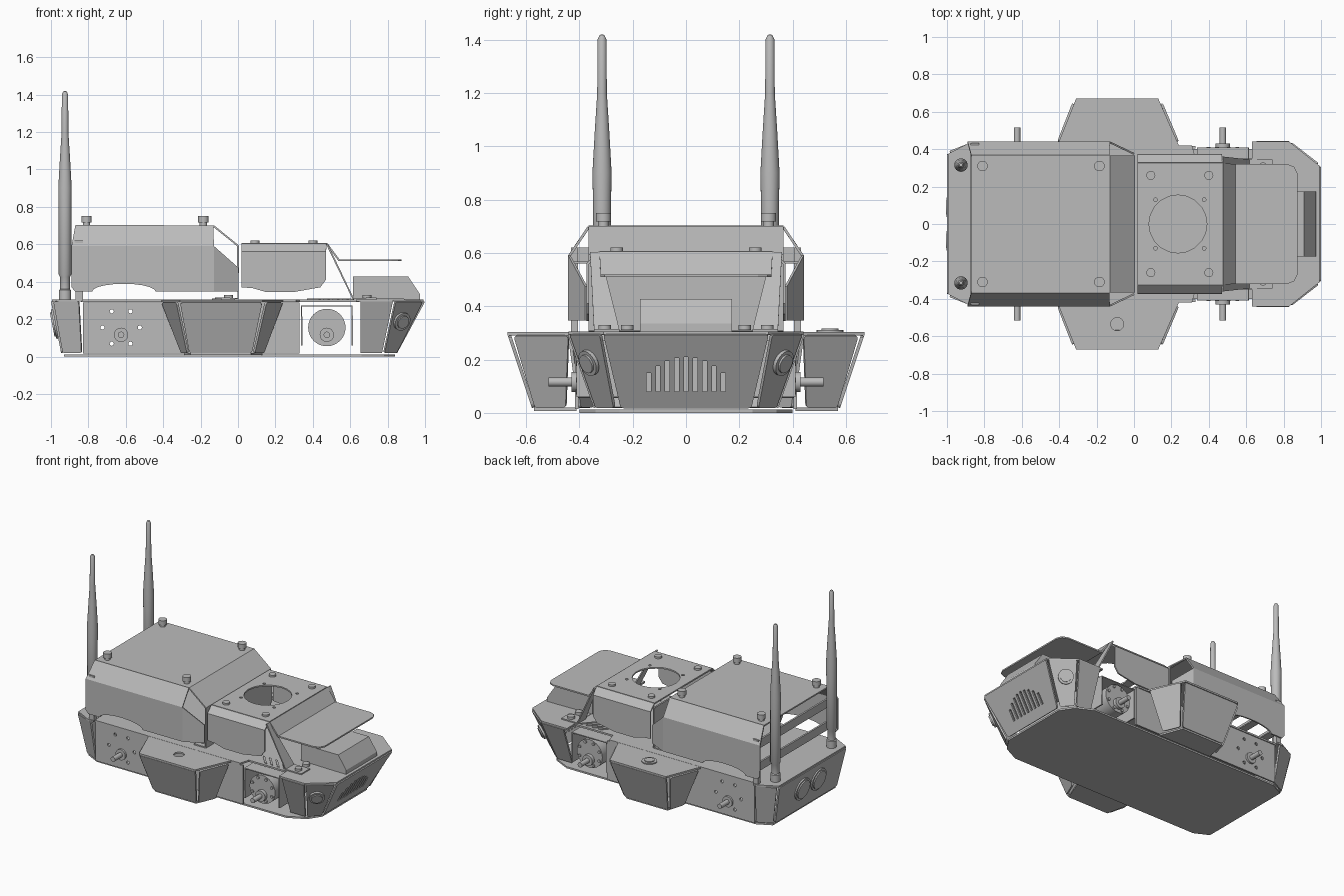
import bpy, bmesh, math
from mathutils import Vector

if "Cube" in bpy.data.objects:
    bpy.data.objects.remove(bpy.data.objects["Cube"])

grey = bpy.data.materials.new("mid grey")
grey.use_nodes = True
COLOR = (0.5, 0.5, 0.5, 1)
grey.diffuse_color = COLOR
grey.node_tree.nodes["Principled BSDF"].inputs["Base Color"].default_value = COLOR


def finish(name, bm, mirror=False, thick=0, cutter=None, smooth=False):
    mesh = bpy.data.meshes.new(name)
    bmesh.ops.recalc_face_normals(bm, faces=bm.faces[:])
    bm.to_mesh(mesh)
    bm.free()
    mesh.materials.append(grey)
    ob = bpy.data.objects.new(name, mesh)
    bpy.context.collection.objects.link(ob)
    if thick:
        mod = ob.modifiers.new("Thickness", 'SOLIDIFY')
        mod.thickness, mod.offset = thick, 0
    if cutter:
        mod = ob.modifiers.new("Cut", 'BOOLEAN')
        mod.operation, mod.object, mod.solver = 'DIFFERENCE', cutter, 'EXACT'
    if mirror:
        mod = ob.modifiers.new("Mirror", 'MIRROR')
        mod.use_axis = (False, True, False)
        mod.use_mirror_merge = False
    if smooth:
        bpy.ops.object.select_all(action='DESELECT')
        ob.select_set(True)
        bpy.context.view_layer.objects.active = ob
        bpy.ops.object.shade_smooth_by_angle()
    return ob


def sheet(name, polys, mirror=False, thick=0.012, rounding=0, cutter=None):
    """Folded sheet metal made of flat polygons."""
    bm = bmesh.new()
    for poly in polys:
        bm.faces.new([bm.verts.new(p) for p in poly])
    bmesh.ops.remove_doubles(bm, verts=bm.verts[:], dist=0.0005)
    if rounding:
        bmesh.ops.bevel(bm, geom=bm.verts[:], offset=rounding, offset_type='OFFSET',
                        segments=3, profile=0.5, affect='VERTICES')
    return finish(name, bm, mirror, thick, cutter)


def flat(pts, z):
    return [(x, y, z) for x, y in pts]


def both(pts):
    """Outline of a plate symmetric in y, from its +y half."""
    return pts + [(x, -y) for x, y in reversed(pts)]


def rods(name, specs, mirror=False, sides=24):
    """Cylinders given as start, end and radius."""
    bm = bmesh.new()
    for a, b, r in specs:
        a, b = Vector(a), Vector(b)
        mat = (b - a).to_track_quat('Z', 'Y').to_matrix().to_4x4()
        mat.translation = (a + b) / 2
        bmesh.ops.create_cone(bm, cap_ends=True, segments=sides, radius1=r, radius2=r,
                              depth=(b - a).length, matrix=mat)
    return finish(name, bm, mirror, smooth=True)


def cutter_rods(name, specs, mirror=False):
    ob = rods(name, specs, mirror, 20)
    ob.hide_render = True
    ob.hide_set(True)
    return ob


def boxes(name, specs, mirror=False):
    """Boxes given as low and high corners."""
    bm = bmesh.new()
    for lo, hi in specs:
        verts = bmesh.ops.create_cube(bm, size=1)['verts']
        for v in verts:
            v.co = [lo[i] + (v.co[i] + 0.5) * (hi[i] - lo[i]) for i in range(3)]
    return finish(name, bm, mirror)


# Chassis: base plate, side walls and deck
sheet("base_plate", [flat(both([(-.93, .35), (-.83, .4), (.66, .4), (.78, .34), (.84, .25)]), .006)])
ring = [(-.625 + .1 * math.cos(math.radians(60 * i)), .155 + .1 * math.sin(math.radians(60 * i)))
        for i in range(6)]
wall_holes = cutter_rods("wall_hole_cutter", [((x, .36, z), (x, .46, z), .011) for x, z in ring])
sheet("side_wall", [[(-.83, .41, .015), (.33, .41, .015), (.33, .41, .29), (-.83, .41, .29)]],
      True, cutter=wall_holes)
sheet("deck", [flat(both([(-.84, .42), (.31, .42), (.33, .35), (.65, .35)]), .298)])

# Side pods
pod_hole = cutter_rods("pod_hole_cutter", [((-.09, -.535, .2), (-.09, -.535, .4), .035)])
sheet("pod_tops", [flat([(-.41, s * .42), (-.31, s * .67), (.13, s * .67), (.24, s * .42)], .297)
                   for s in (1, -1)], cutter=pod_hole)
sheet("pod_outer_panel", [[(-.31, .662, .29), (.13, .662, .29), (.075, .572, .02), (-.26, .572, .02)]],
      True, rounding=.015)
sheet("pod_rear_panel", [[(-.405, .44, .29), (-.325, .645, .29), (-.268, .565, .02), (-.3, .45, .02)]],
      True, rounding=.012)
sheet("pod_front_panel", [[(.235, .44, .29), (.148, .645, .29), (.085, .565, .02), (.135, .45, .02)]],
      True, rounding=.012)
sheet("pod_floor", [flat([(-.29, .41), (-.255, .57), (.07, .57), (.13, .41)], .014)], True)
rods("pod_socket", [((-.09, .54, .3), (-.09, .54, .31), .05), ((-.09, .54, .3), (-.09, .54, .316), .032)])

# Front bumper
slots = []
for i in range(9):
    y, top = -.14 + .035 * i, .21 - .06 * (abs(i - 4) / 4) ** 2
    slots.append([y, .08, top])
bm = bmesh.new()
for y, lo, hi in slots:
    for v in bmesh.ops.create_cube(bm, size=1)['verts']:
        v.co = (.9 + v.co.x * .3, y + v.co.y * .016, (lo + hi) / 2 + v.co.z * (hi - lo))
vent_cutter = finish("vent_cutter", bm)
vent_cutter.hide_render = True
vent_cutter.hide_set(True)
sheet("nose_panel", [[(.994, -.31, .295), (.994, .31, .295), (.845, .245, .02), (.845, -.245, .02)]],
      rounding=.012, cutter=vent_cutter)
sheet("nose_corner_panel", [[(.84, .432, .295), (.985, .32, .295), (.845, .268, .02), (.78, .335, .02)]],
      True, rounding=.01)
sheet("nose_side_panel", [[(.655, .438, .295), (.828, .438, .295), (.77, .34, .02), (.655, .34, .02)]], True)
sheet("nose_top", [flat(both([(.63, .44), (.83, .44), (.993, .31)]), .3)])
normal, spot = Vector((.571, .738, -.36)), Vector((.873, .36, .19))
rods("corner_button", [(spot, spot + normal * .014, .05), (spot, spot + normal * .022, .036)], True)

# Rear bumper with two round sensors
sheet("rear_panel", [[(-.994, -.375, .295), (-.994, .375, .295), (-.94, .345, .02), (-.94, -.345, .02)]],
      rounding=.012)
sheet("rear_corner_panel", [[(-.85, .438, .295), (-.985, .385, .295), (-.935, .352, .02), (-.835, .4, .02)]],
      True, rounding=.01)
sheet("rear_top", [flat(both([(-.994, .375), (-.87, .44), (-.835, .44)]), .3)])
out = Vector((-.98, 0, -.19))
eye = Vector((-.972, .09, .175))
rods("rear_sensor", [(eye, eye + out * .014, .08), (eye, eye + out * .022, .066)], True, 32)

# Motors, hubs and the motor bracket
motor = [((.475, .24, .155), (.475, .405, .155), .1)]
for i in range(8):
    a = math.tau * (i + .5) / 8
    x, z = .475 + .083 * math.cos(a), .155 + .083 * math.sin(a)
    motor.append(((x, .4, z), (x, .413, z), .01))
rods("front_motor", motor, True, 32)
for name, x in (("rear_axle", -.625), ("front_axle", .475)):
    rods(name, [((x, .38, .116), (x, .43, .116), .038), ((x, .4, .116), (x, .515, .116), .017)], True)
sheet("motor_bracket", [[(xa, -.41, za), (xb, -.41, zb), (xb, .41, zb), (xa, .41, za)]
                        for xa, za, xb, zb in ((.34, .06, .34, .27), (.34, .27, .61, .27),
                                               (.61, .27, .61, .06))], thick=.009)

# Rear cover: roof, folded sides with a wheel arch, front slope and flaps
arch = [(-.61 + .17 * math.cos(math.pi * i / 10), .44, .347 + .042 * math.sin(math.pi * i / 10))
        for i in range(11)]
sheet("rear_cover_roof", [[(-.87, -.365, .697), (-.13, -.365, .697), (-.13, .365, .697), (-.87, .365, .697)],
                          [(-.13, -.365, .697), (0, -.365, .592), (0, .365, .592), (-.13, .365, .697)],
                          [(0, -.365, .592), (0, -.365, .31), (0, .365, .31), (0, .365, .592)],
                          [(0, -.365, .31), (-.09, -.365, .31), (-.09, .365, .31), (0, .365, .31)]],
      thick=.01)
sheet("rear_cover_side", [[(-.87, .365, .697), (-.13, .365, .697), (-.13, .437, .59), (-.89, .437, .59)],
                          [(-.89, .437, .59), (-.13, .437, .59), (-.13, .437, .347)]
                          + [(x, .437, z) for x, y, z in arch] + [(-.87, .437, .347), (-.89, .437, .37)],
                          [(-.13, .437, .59), (0, .375, .475), (0, .375, .347), (-.13, .437, .347)]],
      True, thick=.01)
boxes("rear_rails", [((-.875, -.43, .56), (-.862, .43, .62)), ((-.875, -.43, .4), (-.862, .43, .46)),
                     ((-.862, -.43, .56), (-.82, .43, .568)), ((-.862, -.43, .4), (-.82, .43, .408))])
boxes("rear_post", [((-.87, .405, .3), (-.83, .432, .62))], True)
rods("cover_knob", [s for x in (-.81, -.185) for s in (((x, .31, .7), (x, .31, .72), .02),
                                                       ((x, .31, .717), (x, .31, .75), .028))], True)

# Front cover with a round opening
opening = cutter_rods("opening_cutter", [((.235, 0, .5), (.235, 0, .7), .155)]
                      + [((x, y, .5), (x, y, .7), .01) for x in (.115, .375) for y in (-.13, .13)])
sheet("front_cover_top", [flat(both([(.02, .325), (.475, .325)]), .602)], thick=.01, cutter=opening)
outline = [(.02, .56), (.47, .56), (.47, .41), (.44, .37), (.3, .345), (.15, .345), (.08, .365), (.02, .37)]
sheet("front_cover_side", [[(.02, .325, .602), (.475, .325, .602), (.47, .368, .56), (.02, .368, .56)],
                           [(x, .368, z) for x, z in outline]], True, thick=.01)
rods("cover_bolt", [((x, .26, .6), (x, .26, .62), .024) for x in (.09, .4)], True, 16)

# Visor shelf and its sloping legs
sheet("visor_slope", [[(.475, -.325, .602), (.54, -.32, .515), (.54, .32, .515), (.475, .325, .602)]], thick=.01)
visor = [(.54, .32), (.82, .32), (.857, .305), (.874, .27)]
sheet("visor_shelf", [flat(both(visor), .515)], thick=.01)
sheet("visor_leg", [[(.475, .322, .602), (.475, .36, .602), (.615, .345, .31), (.615, .25, .31)],
                    [(.615, .25, .31), (.615, .345, .31), (.74, .345, .31), (.74, .25, .31)]], True, thick=.009)
rods("leg_bolt", [((.69, y, .31), (.69, y, .33), .024) for y in (.22, .305)]
     + [((-.05, .31, .31), (-.05, .31, .33), .024)], True, 16)

# Nose box
profile = [(.615, .31), (.615, .428), (.91, .428), (.972, .335), (.972, .305)]
sheet("nose_box", [[(x, 0, z) for x, z in profile]], thick=.345)

# Deck vents, laid diagonally beside the front cover
sheet("deck_louvre", [flat([(x, .25), (x + .07, .33), (x + .088, .33), (x + .018, .25)], .306)
                      for x in (.37, .42, .47, .52)], True, thick=.006)

# Antennas
bm = bmesh.new()
spine = [(0, .3), (.033, .3), (.033, .355), (.026, .36), (.026, .425), (.034, .44), (.034, .8), (.036, .9),
         (.027, 1.06), (.018, 1.2), (.017, 1.4), (.009, 1.417), (0, 1.42)]
points = [bm.verts.new((-.925 + r, .315, z)) for r, z in spine]
edges = [bm.edges.new(pair) for pair in zip(points, points[1:])]
bmesh.ops.spin(bm, geom=points + edges, cent=(-.925, .315, 0), axis=(0, 0, 1),
               angle=math.tau, steps=24, use_duplicate=False)
bmesh.ops.remove_doubles(bm, verts=bm.verts[:], dist=0.0005)
finish("antenna", bm, True, smooth=True)
